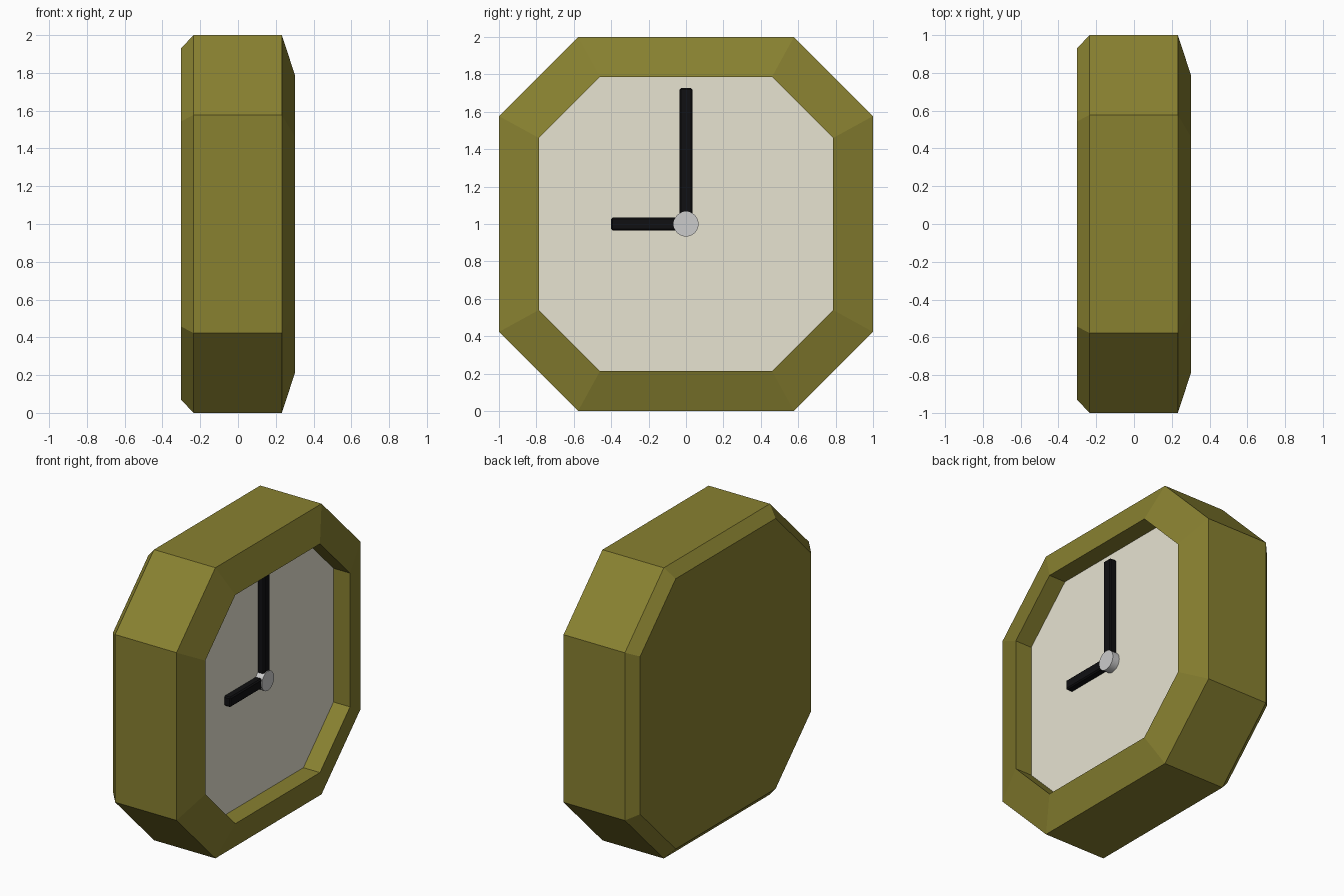
import bpy, bmesh
from math import pi

if "Cube" in bpy.data.objects:
    bpy.data.objects.remove(bpy.data.objects["Cube"])


def material(name, rgb):
    m = bpy.data.materials.new(name)
    m.diffuse_color = (*rgb, 1)
    m.use_nodes = True
    m.node_tree.nodes["Principled BSDF"].inputs["Base Color"].default_value = m.diffuse_color
    return m


def make_object(name, bm, mat=None):
    bmesh.ops.recalc_face_normals(bm, faces=bm.faces)
    mesh = bpy.data.meshes.new(name)
    bm.to_mesh(mesh)
    bm.free()
    ob = bpy.data.objects.new(name, mesh)
    bpy.context.collection.objects.link(ob)
    if mat:
        mesh.materials.append(mat)
    return ob


def octagon(bm, x, a, b):
    """Ring of a corner-cut square: half width a, half flat length b."""
    pts = [(a, -b), (a, b), (b, a), (-b, a), (-a, b), (-a, -b), (-b, -a), (b, -a)]
    return [bm.verts.new((x, y, 1 + z)) for y, z in pts]


olive = material("olive", (0.25, 0.22, 0.03))
cream = material("cream", (0.80, 0.77, 0.64))
black = material("black", (0.005, 0.005, 0.006))

DIAL_X = 0.176

# Case: octagonal rings lofted from the back plate round into the dial recess
bm = bmesh.new()
profile = [(-0.302, 0.93, 0.543), (-0.235, 1, 0.577), (0.232, 1, 0.577),
           (0.302, 0.787, 0.46), (DIAL_X, 0.787, 0.46)]
rings = [octagon(bm, *p) for p in profile]
bm.faces.new(rings[0])
for r, s in zip(rings, rings[1:]):
    for i in range(8):
        j = (i + 1) % 8
        bm.faces.new((r[i], r[j], s[j], s[i]))
make_object("clock_case", bm, olive)

# Dial
bm = bmesh.new()
bm.faces.new(octagon(bm, DIAL_X, 0.787, 0.46))
dial = make_object("dial", bm, cream)
if dial.data.polygons[0].normal.x < 0:
    dial.data.flip_normals()


# Hands: slim bars with softened edges
def hand(name, y0, y1, z0, z1):
    bpy.ops.mesh.primitive_cube_add(size=1, location=(0.195, (y0 + y1) / 2, (z0 + z1) / 2))
    ob = bpy.context.object
    ob.name = name
    ob.dimensions = (0.054, y1 - y0, z1 - z0)
    bpy.ops.object.transform_apply(location=False, rotation=False, scale=True)
    ob.data.materials.append(black)
    bev = ob.modifiers.new("bevel", 'BEVEL')
    bev.width, bev.segments = 0.008, 1


hand("minute_hand", -0.034, 0.034, 1.0, 1.727)
hand("hour_hand", -0.40, 0.0, 0.966, 1.034)

# Centre hub
bpy.ops.mesh.primitive_cylinder_add(vertices=32, radius=0.067, depth=0.06,
                                    location=(0.198, 0, 1), rotation=(0, pi / 2, 0))
bpy.context.object.name = "hub"
bpy.ops.object.shade_smooth_by_angle()
